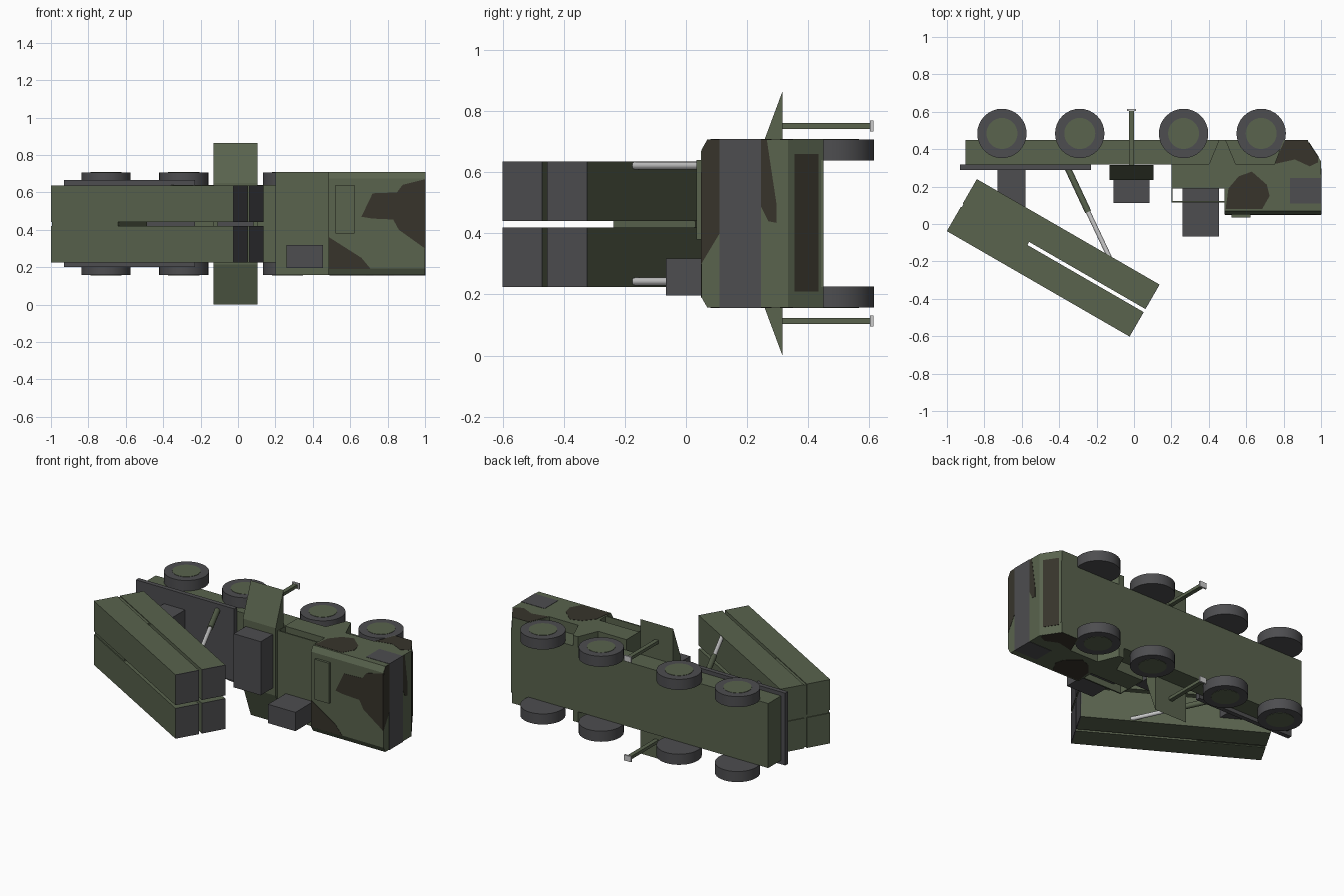
import bpy, bmesh, math
from mathutils import Vector, Matrix

if "Cube" in bpy.data.objects:
    bpy.data.objects.remove(bpy.data.objects["Cube"])

def material(name, rgb):
    m = bpy.data.materials.new(name)
    m.diffuse_color = (*rgb, 1)
    m.use_nodes = True
    m.node_tree.nodes["Principled BSDF"].inputs["Base Color"].default_value = m.diffuse_color
    return m

GREEN = material("olive_green", (0.10, 0.125, 0.075))
BROWN = material("camo_brown", (0.038, 0.034, 0.024))
DARK = material("dark_grey", (0.075, 0.075, 0.08))
MID = 0.4325              # centre of the vehicle's width (z)
Z0, Z1 = 0.157, 0.708     # body sides

def finish(name, bm, mat):
    bmesh.ops.recalc_face_normals(bm, faces=bm.faces)
    me = bpy.data.meshes.new(name)
    bm.to_mesh(me)
    bm.free()
    ob = bpy.data.objects.new(name, me)
    bpy.context.collection.objects.link(ob)
    if mat:
        me.materials.append(mat)
    return ob

def prism_bm(pts, axis, lo, hi):
    """Extrude a 2D outline along an axis: x uses (y,z), y uses (x,z), z uses (x,y)."""
    bm = bmesh.new()
    place = {'x': lambda a, b, c: (c, a, b), 'y': lambda a, b, c: (a, c, b), 'z': lambda a, b, c: (a, b, c)}[axis]
    face = bm.faces.new([bm.verts.new(place(a, b, lo)) for a, b in pts])
    ext = bmesh.ops.extrude_face_region(bm, geom=[face])
    move = Vector(place(0, 0, hi - lo))
    bmesh.ops.translate(bm, vec=move, verts=[v for v in ext['geom'] if isinstance(v, bmesh.types.BMVert)])
    return bm

def prism(name, pts, axis, lo, hi, mat):
    return finish(name, prism_bm(pts, axis, lo, hi), mat)

def box(name, x0, x1, y0, y1, z0, z1, mat):
    return prism(name, [(x0, y0), (x1, y0), (x1, y1), (x0, y1)], 'z', z0, z1, mat)

def cylinder(name, a, b, r, mat, sides=32):
    a, b = Vector(a), Vector(b)
    bm = bmesh.new()
    rot = (b - a).to_track_quat('Z', 'Y').to_matrix().to_4x4()
    bmesh.ops.create_cone(bm, cap_ends=True, segments=sides, radius1=r, radius2=r,
                          depth=(b - a).length, matrix=Matrix.Translation((a + b) / 2) @ rot)
    ob = finish(name, bm, mat)
    for p in ob.data.polygons:
        p.use_smooth = len(p.vertices) == 4
    for e in ob.data.edges:   # keep the rims crisp
        d = ob.data.vertices[e.vertices[0]].co - ob.data.vertices[e.vertices[1]].co
        e.use_edge_sharp = abs(d.normalized().dot((b - a).normalized())) < 0.5
    return ob

# Chassis, rear platform and launcher support
box("chassis", -0.9, 0.93, 0.318, 0.449, 0.225, 0.64, GREEN)
box("rear_platform", -0.93, -0.23, 0.29, 0.319, 0.2, 0.665, DARK)
box("launcher_pivot", -0.73, -0.58, 0.085, 0.29, 0.3, 0.565, DARK)

# Outrigger housing with sloping wings, and equipment box
prism("outrigger_housing", [(0.236, 0.65), (0.316, 0.865), (0.316, 0), (0.236, 0.215)], 'x', -0.13, 0.103, GREEN)
box("power_unit", -0.11, 0.083, 0.113, 0.24, 0.26, 0.605, DARK)

# Middle deck, raised tray and tall box
box("deck", 0.2, 0.49, 0.19, 0.32, Z0, Z1, GREEN)
box("deck_tray", 0.2, 0.49, 0.115, 0.124, Z0, Z1, GREEN)
box("deck_tray_wall", 0.2, 0.206, 0.115, 0.19, Z0, Z1, GREEN)
box("deck_box", 0.26, 0.455, -0.066, 0.19, 0.197, 0.318, DARK)

# Cab: side profile with wheel arch, roof edges chamfered
bm = prism_bm([(0.485, 0.05), (1.0, 0.05), (1.0, 0.335), (0.925, 0.45), (0.80, 0.45), (0.75, 0.318),
               (0.545, 0.318), (0.49, 0.45), (0.455, 0.45), (0.40, 0.318), (0.40, 0.25), (0.485, 0.25)], 'z', Z0, Z1)
for s in (1, -1):
    half = (Z1 - Z0) / 2
    cut = bmesh.ops.bisect_plane(bm, geom=bm.verts[:] + bm.edges[:] + bm.faces[:], clear_outer=True,
                                 plane_co=(0.7, 0.07, MID + s * half), plane_no=(0, -0.035, s * 0.02))
    bmesh.ops.holes_fill(bm, edges=[e for e in bm.edges if e.is_boundary])
finish("cab", bm, GREEN)
box("cab_window_band", 0.835, 1.002, 0.11, 0.245, Z0 - 0.002, Z1 + 0.002, DARK)
box("roof_hatch", 0.52, 0.622, 0.035, 0.055, 0.38, 0.64, GREEN)

# Front grille on the sloping nose
slope = lambda y, off: (1.0 - (y - 0.335) * 0.075 / 0.115 + off, y)
prism("front_grille", [slope(0.355, -0.02), slope(0.355, 0.003), slope(0.435, 0.003), slope(0.435, -0.02)],
      'z', 0.21, 0.66, BROWN)

# Camouflage patches, thin plates on cab sides, roof and front
side_patch = [(0.49, 0.08), (0.685, 0.08), (0.725, 0.15), (0.71, 0.21), (0.63, 0.28), (0.56, 0.255), (0.505, 0.19)]
nose_patch = [(0.755, 0.33), (0.82, 0.405), (0.88, 0.418), (0.95, 0.41), (0.998, 0.338), (0.998, 0.33),
              (0.94, 0.31), (0.87, 0.34)]
nose_patch = [(0.755, 0.33), (0.81, 0.4), (0.84, 0.449), (0.925, 0.449), (0.985, 0.357), (0.93, 0.31), (0.85, 0.34)]
nose_patch = [(0.752, 0.322), (0.802, 0.44), (0.808, 0.449), (0.923, 0.449), (0.985, 0.357), (0.985, 0.33),
              (0.94, 0.308), (0.86, 0.345), (0.77, 0.325)]
for z in (Z0 - 0.0015, Z1 - 0.0015):
    prism("cab_side_patch", side_patch, 'z', z, z + 0.003, BROWN)
    prism("nose_side_patch", nose_patch, 'z', z, z + 0.003, BROWN)
prism("roof_patch_front", [(0.66, 0.47), (0.72, 0.595), (0.85, 0.6), (0.88, 0.64), (1.0, 0.67), (1.0, 0.3),
                           (0.86, 0.4), (0.83, 0.455), (0.72, 0.46)], 'y', 0.0485, 0.052, BROWN)
prism("roof_patch_rear", [(0.487, 0.36), (0.66, 0.25), (0.71, 0.19), (0.487, 0.19)], 'y', 0.0485, 0.052, BROWN)
prism("front_patch_upper", [(0.05, 0.3), (0.11, 0.4), (0.11, 0.708), (0.07, 0.706), (0.052, 0.672)],
      'x', 0.998, 1.0015, BROWN)
prism("front_patch_lower", [(0.245, 0.706), (0.265, 0.706), (0.296, 0.5), (0.296, 0.435), (0.27, 0.44), (0.245, 0.49)],
      'x', 0.998, 1.0015, BROWN)

# Wheels with green hubs, outriggers and lifting struts on both sides
for s, side in ((1, "left"), (-1, "right")):
    z = lambda d: MID + s * d
    for x in (-0.706, -0.29, 0.265, 0.68):
        cylinder("wheel_" + side, (x, 0.484, z(0.207)), (x, 0.484, z(0.275)), 0.132, DARK)
        cylinder("hub_" + side, (x, 0.484, z(0.22)), (x, 0.484, z(0.277)), 0.083, GREEN)
    c = z(0.32)
    box("outrigger_leg_" + side, -0.027, 0, 0.31, 0.605, c - 0.01, c + 0.01, GREEN)
    box("outrigger_pad_" + side, -0.038, 0.011, 0.603, 0.614, c - 0.018, c + 0.018, None)
    c = z(0.19)
    cylinder("strut_sleeve_" + side, (-0.355, 0.3, c), (-0.245, 0.065, c), 0.017, GREEN, 16)
    cylinder("strut_rod_" + side, (-0.25, 0.075, c), (-0.13, -0.18, c), 0.0125, None, 16)

# Launcher: four raised tubes, tilted 30 degrees, joined by a rear frame
tilt = Matrix.Translation((-0.84, 0.24, 0)) @ Matrix.Rotation(math.radians(-30), 4, 'Z')
parts = []
for z0 in (0.225, 0.441):
    for h in (0, 0.17):
        parts.append(box("launch_tube", 0, 1.125, -h - 0.151, -h, z0, z0 + 0.195, GREEN))
        parts.append(box("launch_tube_cap", 1.12, 1.128, -h - 0.151, -h, z0, z0 + 0.195, DARK))
parts.append(box("launcher_frame", 0.005, 0.41, -0.315, -0.005, 0.23, 0.631, GREEN))
for ob in parts:
    ob.data.transform(tilt)
